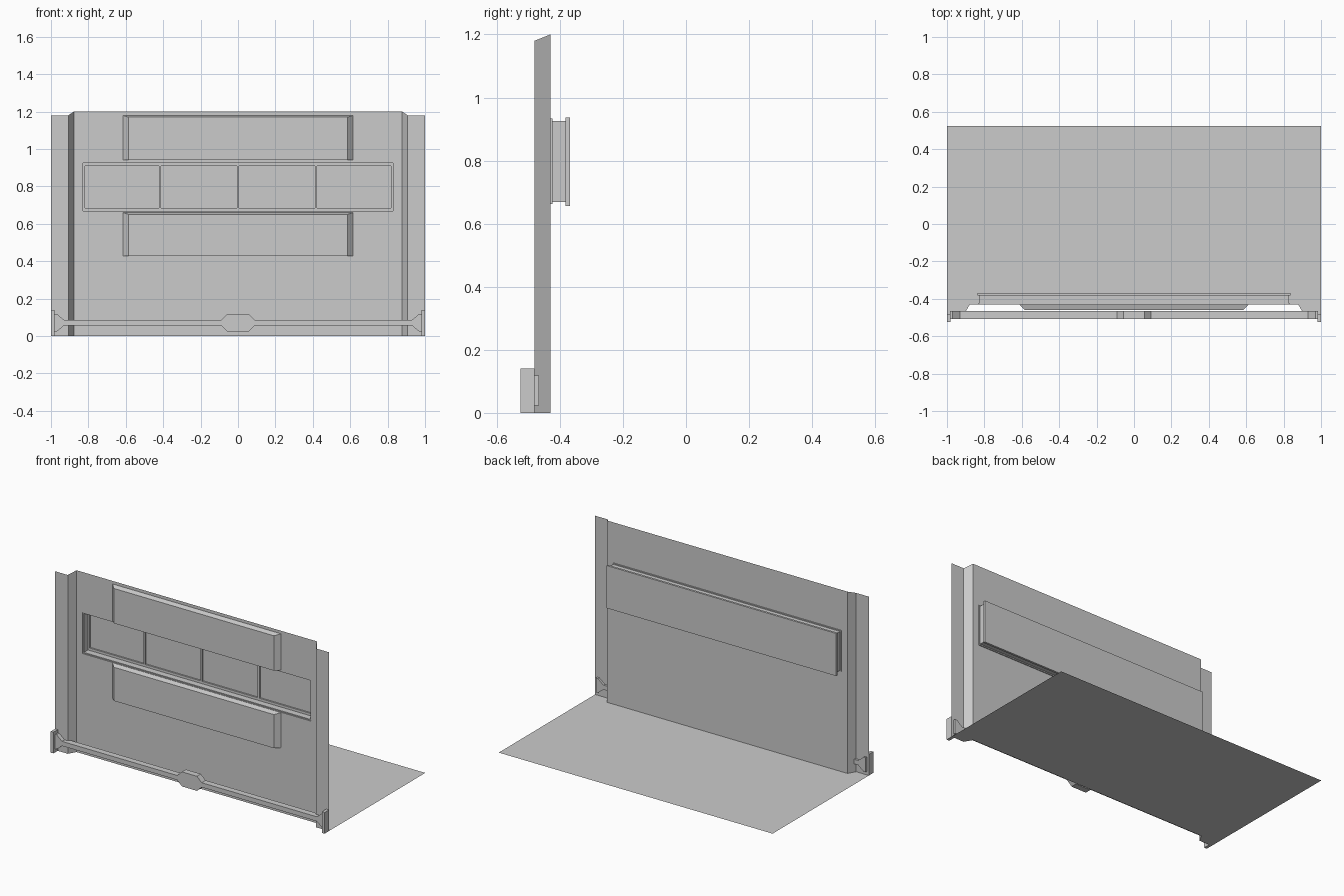
import bpy

cube = bpy.data.objects.get("Cube")
if cube:
    bpy.data.objects.remove(cube)

grey = bpy.data.materials.new("plain grey")
grey.use_nodes = True
COLOUR = (0.6, 0.6, 0.6, 1)
grey.diffuse_color = COLOUR
grey.node_tree.nodes["Principled BSDF"].inputs["Base Color"].default_value = COLOUR


def add_mesh(name, verts, faces):
    mesh = bpy.data.meshes.new(name)
    mesh.from_pydata(verts, [], faces)
    mesh.materials.append(grey)
    obj = bpy.data.objects.new(name, mesh)
    bpy.context.collection.objects.link(obj)
    return obj


def prism(name, outline, y0, y1):
    """Solid from an x-z outline (anticlockwise from the front), y0 to y1."""
    n = len(outline)
    verts = [(x, y, z) for y in (y0, y1) for x, z in outline]
    faces = [tuple(range(n)), tuple(range(2 * n - 1, n - 1, -1))]
    for i in range(n):
        j = (i + 1) % n
        faces.append((j, i, n + i, n + j))
    return add_mesh(name, verts, faces)


def box(name, x0, x1, y0, y1, z0, z1):
    return prism(name, [(x0, z0), (x1, z0), (x1, z1), (x0, z1)], y0, y1)


FRONT, WALL, BACK = -0.48, -0.43, -0.368
OPEN_X, OPEN_LOW, OPEN_HIGH = 0.835, 0.662, 0.933

# Wall sheet: stepped side flanges and a central window opening
plan = [(0.835, WALL, 1.2), (0.878, WALL, 1.2), (0.907, FRONT, 1.18), (1, FRONT, 1.18)]
columns = [(-x, y, top) for x, y, top in reversed(plan)] + plan
verts = [(x, y, z) for x, y, top in columns for z in (0, OPEN_LOW, OPEN_HIGH, top)]
middle = len(plan) - 1
faces = []
for c in range(len(columns) - 1):
    for r in range(3):
        if (c, r) != (middle, 1):
            a = 4 * c + r
            faces.append((a, a + 4, a + 5, a + 1))
add_mesh("wall", verts, faces)

# Floor sheet, its front edge following the wall
edge = [(x, y, 0) for x, y, top in columns]
add_mesh("floor", edge + [(1, 0.525, 0), (-1, 0.525, 0)], [tuple(range(len(edge) + 2))])

# Raised panels above and below the window, with chamfered ends
for name, low, high in (("upper_panel", 0.94, 1.17), ("lower_panel", 0.428, 0.65)):
    verts = []
    for x, y, rise in ((-0.615, WALL, 0.01), (-0.585, -0.46, 0),
                       (0.585, -0.46, 0), (0.615, WALL, 0.01)):
        verts += [(x, y, low), (x, y, high + rise)]
    add_mesh(name, verts, [(0, 2, 3, 1), (2, 4, 5, 3), (4, 6, 7, 5),
                           (1, 3, 5, 7), (6, 4, 2, 0)])

# Window sleeve: stepped tube running back from the opening
verts, faces = [], []
for y, inset in ((WALL, 0), (-0.424, 0), (-0.424, 0.007), (-0.38, 0.007)):
    x, low, high = OPEN_X - inset, OPEN_LOW + inset, OPEN_HIGH - inset
    verts += [(-x, y, low), (x, y, low), (x, y, high), (-x, y, high)]
for ring in range(3):
    for i in range(4):
        a, b = 4 * ring + i, 4 * ring + (i + 1) % 4
        faces.append((a, b, b + 4, a + 4))
add_mesh("window_sleeve", verts, faces)

# Window frame with four panes on a back plate
PLATE_X, PLATE_LOW, PLATE_HIGH = 0.838, 0.656, 0.937
PANE_LOW, PANE_HIGH = 0.685, 0.91
box("window_back_plate", -PLATE_X, PLATE_X, -0.372, BACK, PLATE_LOW, PLATE_HIGH)
box("window_bottom_rail", -PLATE_X, PLATE_X, -0.382, -0.372, PLATE_LOW, PANE_LOW)
box("window_top_rail", -PLATE_X, PLATE_X, -0.382, -0.372, PANE_HIGH, PLATE_HIGH)
for side in (-1, 1):
    x0, x1 = sorted((side * 0.817, side * PLATE_X))
    box("window_side_rail", x0, x1, -0.382, -0.372, PANE_LOW, PANE_HIGH)
for i in (-1, 0, 1):
    x = i * 0.417
    box("window_mullion", x - 0.006, x + 0.006, -0.382, -0.372, PANE_LOW, PANE_HIGH)

# Bumper bar: flared ends and a hexagonal centre, mirrored about its middle height
half = [(0.055, 0.048), (0.09, 0.015), (0.93, 0.015), (0.97, 0.048), (0.985, 0.048)]
lower = [(-x, -h) for x, h in reversed(half)] + [(x, -h) for x, h in half]
upper = [(x, -h) for x, h in reversed(lower)]
prism("bumper_bar", [(x, 0.071 + h) for x, h in lower + upper], -0.507, -0.466)

# End caps of the bar
for name, x0, x1 in (("left_end_cap", 0.98, 1), ("right_end_cap", -1, -0.98)):
    box(name, x0, x1, -0.525, FRONT, 0, 0.14)
